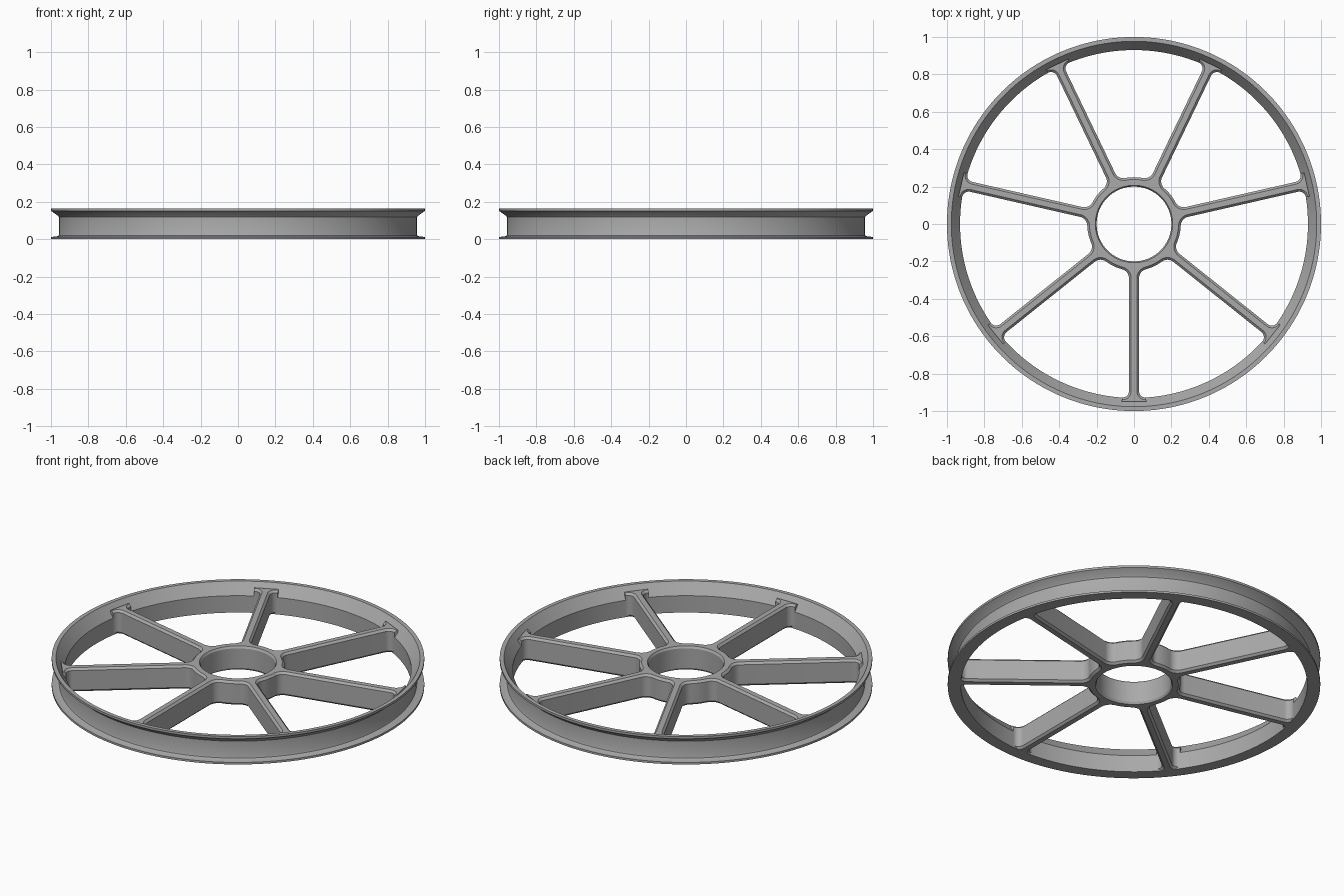
import bpy
import bmesh
from math import atan2, cos, sin, sqrt, pi, radians
from mathutils import Matrix, Vector

SPOKES = 7
HUB_R, HOLE_R, RIM_R, END_R = 0.25, 0.2, 0.93, 0.95
HALF_W, HUB_FILLET, RIM_FILLET = 0.027, 0.05, 0.035
TOP, CHAMFER = 0.14, 0.012

if "Cube" in bpy.data.objects:
    bpy.data.objects.remove(bpy.data.objects["Cube"])

metal = bpy.data.materials.new("grey metal")
metal.use_nodes = True
colour = (0.4, 0.4, 0.4, 1)
metal.diffuse_color = colour
metal.node_tree.nodes["Principled BSDF"].inputs["Base Color"].default_value = colour


def finish(name, bm):
    bmesh.ops.recalc_face_normals(bm, faces=bm.faces)
    mesh = bpy.data.meshes.new(name)
    bm.to_mesh(mesh)
    bm.free()
    mesh.materials.append(metal)
    obj = bpy.data.objects.new(name, mesh)
    bpy.context.collection.objects.link(obj)
    bpy.ops.object.select_all(action="DESELECT")
    obj.select_set(True)
    bpy.context.view_layer.objects.active = obj
    bpy.ops.object.shade_smooth_by_angle(angle=radians(25))


def arc(cx, cy, r, a, b, n=8):
    return [Vector((cx + r * cos(a + (b - a) * k / n),
                    cy + r * sin(a + (b - a) * k / n))) for k in range(n + 1)]


def circle(r, n=96):
    return arc(0, 0, r, 0, 2 * pi, n)[:-1]


def star(inset):
    """Hub and spokes outline, shrunk by inset, with filleted corners."""
    y1, y2 = HALF_W + HUB_FILLET, HALF_W + RIM_FILLET
    x1 = sqrt((HUB_R + HUB_FILLET) ** 2 - y1 ** 2)
    x2 = sqrt((RIM_R - RIM_FILLET) ** 2 - y2 ** 2)
    hub_a, rim_a = atan2(y1, x1), atan2(y2, x2)
    side = arc(x2, y2, RIM_FILLET + inset, rim_a, -pi / 2)
    side += arc(x1, y1, HUB_FILLET + inset, -pi / 2, hub_a - pi)
    side.insert(0, Vector((END_R * cos(rim_a), END_R * sin(rim_a))))
    step = 2 * pi / SPOKES
    hub = arc(0, 0, HUB_R - inset, hub_a, step - hub_a, 10)[1:-1]
    mirrored = [Vector((p.x, -p.y)) for p in reversed(side)]
    points = []
    for k in range(SPOKES):
        turn = Matrix.Rotation(k * step - pi / 2, 2)
        points += [turn @ p for p in mirrored + side + hub]
    return points


def wall(bm, outlines):
    """Skin a stack of (z, points) outlines; return the end loops' edges."""
    loops = [[bm.verts.new((p.x, p.y, z)) for p in pts] for z, pts in outlines]
    n = len(loops[0])
    for low, high in zip(loops, loops[1:]):
        for i in range(n):
            j = (i + 1) % n
            bm.faces.new((low[i], low[j], high[j], high[i]))
    return [[bm.edges.get((lp[i], lp[(i + 1) % n])) for i in range(n)]
            for lp in (loops[0], loops[-1])]


# Hub and spokes: one chamfered casting with a bored centre
levels = [(0, CHAMFER), (CHAMFER, 0), (TOP - CHAMFER, 0), (TOP, CHAMFER)]
bm = bmesh.new()
outer = wall(bm, [(z, star(i)) for z, i in levels])
bore = wall(bm, [(z, circle(HOLE_R + i * 0.6)) for z, i in levels])
for out_edges, bore_edges in zip(outer, bore):
    bmesh.ops.triangle_fill(bm, edges=out_edges + bore_edges, use_beauty=True)
finish("hub_and_spokes", bm)

# Rim: lathed channel with a thin lower flange and a flared upper lip
profile = [(RIM_R, 0), (1, 0), (1, 0.012), (0.967, 0.016), (0.96, 0.019),
           (0.957, 0.026), (0.957, 0.118), (0.962, 0.125), (1, 0.152),
           (1, 0.165), (0.977, 0.165), (RIM_R, 0.1), (RIM_R, 0)]
bm = bmesh.new()
wall(bm, [(z, circle(r, 160)) for r, z in profile])
bmesh.ops.remove_doubles(bm, verts=bm.verts, dist=1e-5)
finish("rim", bm)
